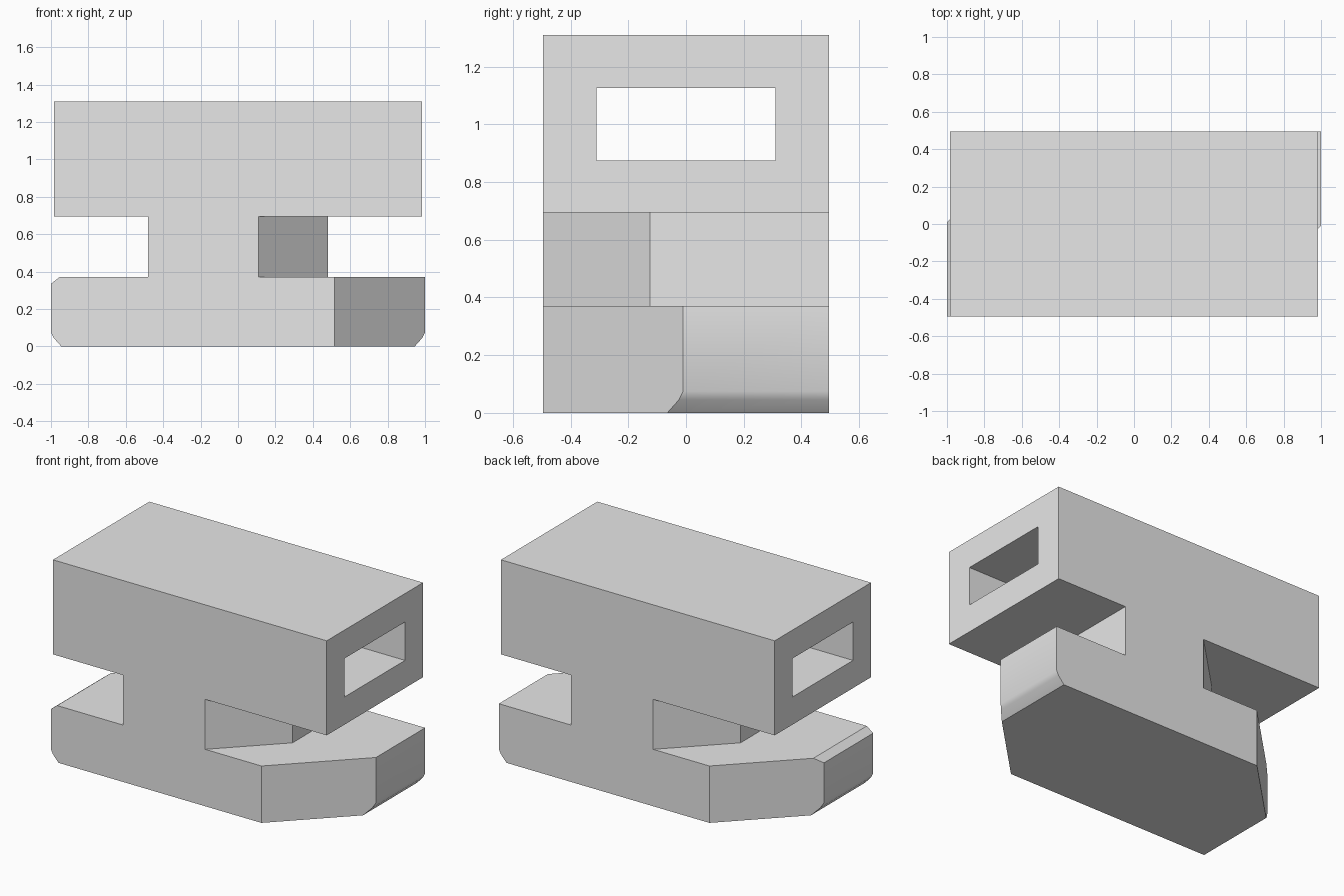
import bpy, bmesh, math
from mathutils import Vector

cube = bpy.data.objects.get("Cube")
if cube:
    bpy.data.objects.remove(cube, do_unlink=True)

HALF_DEPTH = 0.495
FOOT_TOP = 0.37
HEAD_BOTTOM = 0.695

grey = bpy.data.materials.new("plain grey")
grey.use_nodes = True
colour = (0.8, 0.8, 0.8, 1)
grey.diffuse_color = colour
grey.node_tree.nodes["Principled BSDF"].inputs["Base Color"].default_value = colour


def prism(name, profile, half_depth=HALF_DEPTH, corner_cut=None):
    """Extrude an x-z profile along y; corner_cut trims two opposite corners at 45 degrees."""
    bm = bmesh.new()
    face = bm.faces.new([bm.verts.new((x, -half_depth, z)) for x, z in profile])
    out = bmesh.ops.extrude_face_region(bm, geom=[face])
    moved = [v for v in out["geom"] if isinstance(v, bmesh.types.BMVert)]
    bmesh.ops.translate(bm, verts=moved, vec=(0, 2 * half_depth, 0))
    if corner_cut is not None:
        for side in (1, -1):
            normal = Vector((side, -side, 0))
            corner = Vector((side * corner_cut, -side * half_depth, 0))
            out = bmesh.ops.bisect_plane(bm, geom=bm.verts[:] + bm.edges[:] + bm.faces[:],
                                         plane_co=corner, plane_no=normal, clear_outer=True)
            rim = [e for e in out["geom_cut"] if isinstance(e, bmesh.types.BMEdge)]
            bmesh.ops.contextual_create(bm, geom=rim)
    bmesh.ops.recalc_face_normals(bm, faces=bm.faces)
    mesh = bpy.data.meshes.new(name)
    bm.to_mesh(mesh)
    bm.free()
    mesh.materials.append(grey)
    obj = bpy.data.objects.new(name, mesh)
    bpy.context.collection.objects.link(obj)
    return obj


def block(name, half_length, bottom, top, **options):
    return prism(name, [(-half_length, bottom), (half_length, bottom),
                        (half_length, top), (-half_length, top)], **options)


def combine(target, tool, operation):
    """Apply a boolean and discard the tool."""
    mod = target.modifiers.new(operation.lower(), "BOOLEAN")
    mod.operation, mod.solver, mod.object = operation, "EXACT", tool
    bpy.context.view_layer.objects.active = target
    bpy.ops.object.modifier_apply(modifier=mod.name)
    bpy.data.objects.remove(tool, do_unlink=True)


# Foot: rounded lower ends, one bevelled upper end
foot_profile = [(-0.945, 0), (0.945, 0), (0.985, 0.045), (1, 0.075), (1, FOOT_TOP),
                (-0.955, FOOT_TOP), (-1, 0.335), (-1, 0.075), (-0.985, 0.045)]
nut = prism("slot_nut", foot_profile, corner_cut=0.515)

# Neck, trimmed at the same two corners as the foot
combine(nut, block("neck", 0.48, FOOT_TOP, HEAD_BOTTOM, corner_cut=0.11), "UNION")

# Head with a rectangular slot running lengthwise
head = block("head", 0.985, HEAD_BOTTOM, 1.31)
combine(head, block("slot_cutter", 1.2, 0.875, 1.125, half_depth=0.31), "DIFFERENCE")
combine(nut, head, "UNION")

# Soft shading only across the rounded lower ends
bpy.ops.object.select_all(action="DESELECT")
nut.select_set(True)
bpy.context.view_layer.objects.active = nut
bpy.ops.object.shade_smooth_by_angle(angle=math.radians(30))
